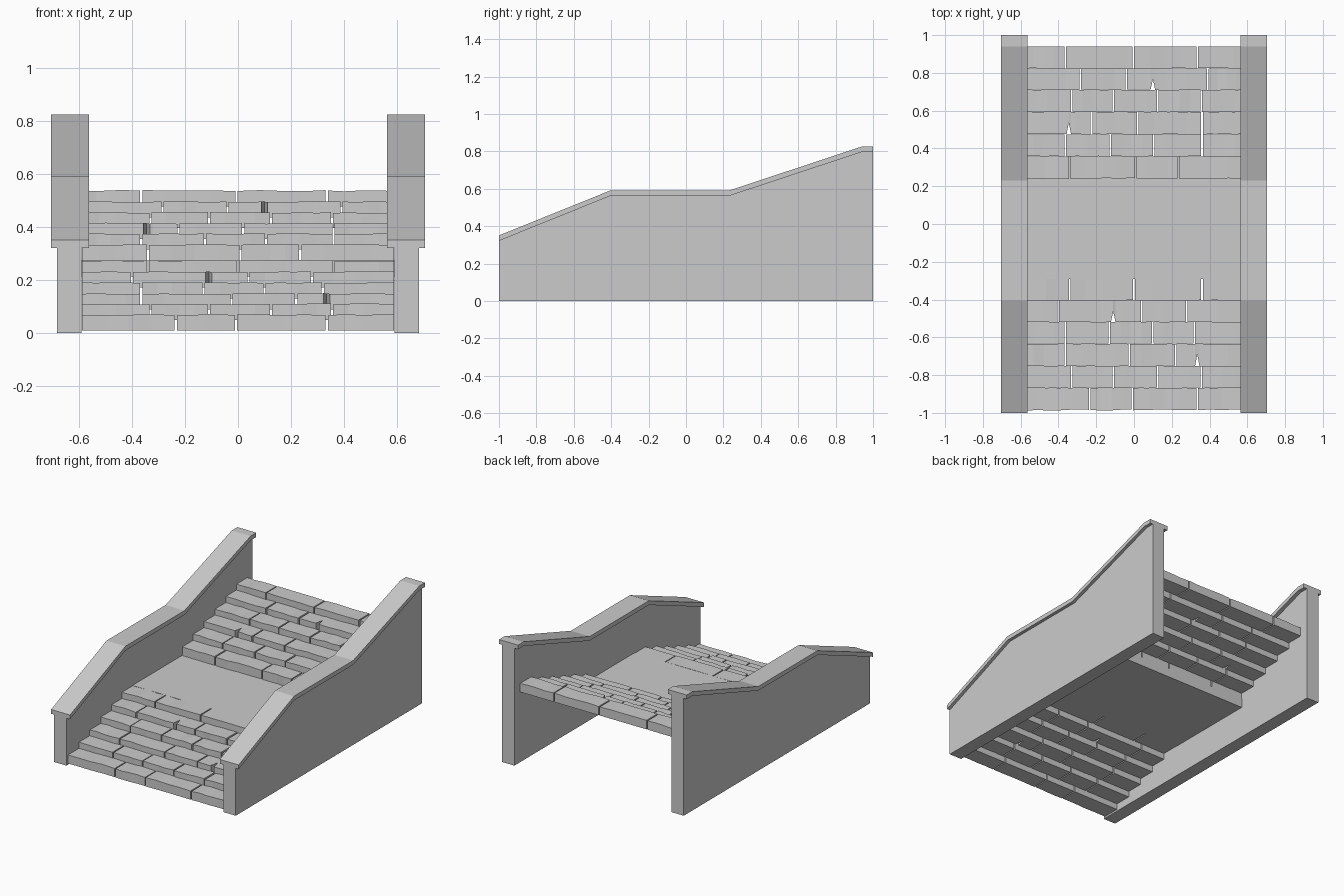
import bpy, bmesh, random

if "Cube" in bpy.data.objects:
    bpy.data.objects.remove(bpy.data.objects["Cube"])

random.seed(4)


def finish(name, bm):
    bmesh.ops.recalc_face_normals(bm, faces=bm.faces[:])
    mesh = bpy.data.meshes.new(name)
    bm.to_mesh(mesh)
    bm.free()
    obj = bpy.data.objects.new(name, mesh)
    bpy.context.collection.objects.link(obj)
    return obj


def mirrored_extrusion(name, profile, x0, x1):
    """Extrude a (y, z) profile along x and mirror it to the other side."""
    bm = bmesh.new()
    face = bm.faces.new([bm.verts.new((x0, y, z)) for y, z in profile])
    ext = bmesh.ops.extrude_face_region(bm, geom=[face])
    moved = [v for v in ext["geom"] if isinstance(v, bmesh.types.BMVert)]
    bmesh.ops.translate(bm, verts=moved, vec=(x1 - x0, 0, 0))
    obj = finish(name, bm)
    obj.modifiers.new("mirror", 'MIRROR').use_axis[0] = True
    return obj


def add_stone(bm, xa, xb, ya, yb, za, zb, chips):
    """One worn block: a strip of cross-sections with slightly uneven edges."""
    stations = {xa + (xb - xa) * i / 4: 0.0 for i in range(5)}
    for c in chips:
        if xa + 0.015 < c < xb - 0.015:
            stations.update({c - 0.012: 0.0, c: 0.06, c + 0.012: 0.0})
    rings = []
    for x in sorted(stations):
        front = ya + random.uniform(-0.003, 0.003) + stations[x]
        top = zb + random.uniform(-0.003, 0.002)
        rings.append([bm.verts.new(p) for p in
                      ((x, front, za), (x, front, top), (x, yb, top), (x, yb, za))])
    for a, b in zip(rings, rings[1:]):
        for i in range(4):
            j = (i + 1) % 4
            bm.faces.new((a[i], a[j], b[j], b[i]))
    bm.faces.new(rings[0])
    bm.faces.new(rings[-1])


def flight(name, y_edges, tops, joints, chips):
    for i, top in enumerate(tops):
        bm = bmesh.new()
        xs = [-0.592] + joints[i] + [0.592]
        for a, b in zip(xs, xs[1:]):
            add_stone(bm, a + 0.004, b - 0.004, y_edges[i], y_edges[i + 1],
                      top - 0.06, top, chips.get(i, []))
        finish(f"{name}_{i + 1}", bm)


# Side walls and their overhanging coping
wall_top = [(-1, 0.322), (-0.405, 0.562), (0.23, 0.562), (0.94, 0.797), (1, 0.797)]
mirrored_extrusion("side_wall", [(-1, 0)] + wall_top + [(1, 0)], 0.59, 0.683)
coping_top = [(y, z + 0.029) for y, z in wall_top]
mirrored_extrusion("wall_coping", wall_top + coping_top[::-1], 0.563, 0.705)

# Lower flight, ending level with the landing
flight("lower_step", [-0.985, -0.868, -0.752, -0.635, -0.52, -0.405, -0.29],
       [0.07, 0.11, 0.15, 0.191, 0.232, 0.274],
       [[-0.235, -0.008, 0.335], [-0.33, -0.11, 0.125, 0.355], [-0.365, -0.025, 0.22],
        [-0.365, -0.13, 0.10, 0.32], [-0.4, 0.04, 0.28], [-0.34, 0.0, 0.36]],
       {2: [0.335], 4: [-0.11]})

# Upper flight
flight("upper_step", [0.24, 0.358, 0.475, 0.593, 0.71, 0.823, 0.94],
       [0.334, 0.375, 0.415, 0.456, 0.496, 0.538],
       [[-0.34, 0.01, 0.235], [-0.365, -0.125, 0.105, 0.36], [-0.225, 0.02, 0.36],
        [-0.33, -0.11, 0.125, 0.355], [-0.285, -0.04, 0.39], [-0.365, -0.005, 0.335]],
       {2: [-0.345], 4: [0.1]})

# Flat landing between the flights
bm = bmesh.new()
bmesh.ops.create_cube(bm, size=1)
bmesh.ops.scale(bm, verts=bm.verts, vec=(1.184, 0.648, 0.06))
bmesh.ops.translate(bm, verts=bm.verts, vec=(0, 0.034, 0.244))
finish("landing", bm)
